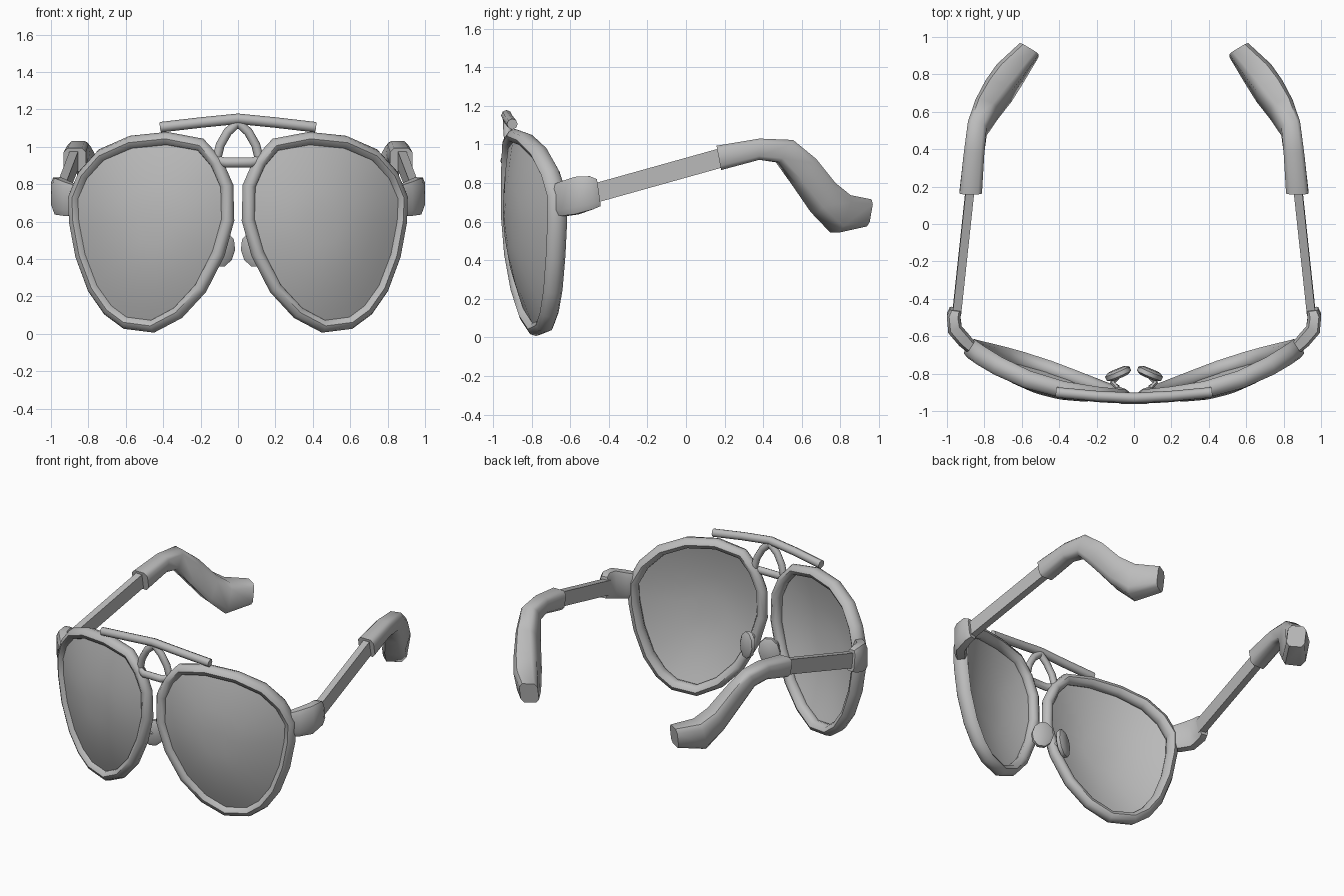
import bpy, bmesh, math
from mathutils import Vector

if "Cube" in bpy.data.objects:
    bpy.data.objects.remove(bpy.data.objects["Cube"])

grey = bpy.data.materials.new("plain_grey")
grey.diffuse_color = (0.5, 0.5, 0.5, 1)
grey.use_nodes = True
grey.node_tree.nodes["Principled BSDF"].inputs["Base Color"].default_value = grey.diffuse_color

RECT = [(1, 1), (-1, 1), (-1, -1), (1, -1)]
ROUND = [(1, .65), (.65, 1), (-.65, 1), (-1, .65), (-1, -.65), (-.65, -1), (.65, -1), (1, -.65)]


def ngon(n):
    return [(math.cos(2 * math.pi * i / n), math.sin(2 * math.pi * i / n)) for i in range(n)]


def loft(name, rings, closed=False, mirror=True, angle=50):
    """Skin a list of point rings, either looped or capped at the ends."""
    bm = bmesh.new()
    vs = [[bm.verts.new(p) for p in r] for r in rings]
    n = len(rings[0])
    for k in range(len(rings) if closed else len(rings) - 1):
        a, b = vs[k], vs[(k + 1) % len(rings)]
        for i in range(n):
            j = (i + 1) % n
            bm.faces.new((a[i], a[j], b[j], b[i]))
    if not closed:
        bm.faces.new(vs[0])
        bm.faces.new(vs[-1])
    bmesh.ops.recalc_face_normals(bm, faces=bm.faces)
    return finish(name, bm, mirror, angle)


def finish(name, bm, mirror=True, angle=50):
    me = bpy.data.meshes.new(name)
    bm.to_mesh(me)
    bm.free()
    me.materials.append(grey)
    ob = bpy.data.objects.new(name, me)
    bpy.context.collection.objects.link(ob)
    bpy.ops.object.select_all(action='DESELECT')
    ob.select_set(True)
    bpy.context.view_layer.objects.active = ob
    bpy.ops.object.shade_smooth_by_angle(angle=math.radians(angle))
    if mirror:
        ob.modifiers.new("mirror", 'MIRROR').use_clip = False
    return ob


def section(c, w, h, shape):
    c, w, h = Vector(c), Vector(w), Vector(h)
    return [c + w * a + h * b for a, b in shape]


def tube(name, path, ra, rb, up, shape, mirror=True):
    """Sweep a section along a path; ra is the half width, rb the half size along up."""
    pts = [Vector(p) for p in path]
    rings = []
    for i, p in enumerate(pts):
        t = (pts[min(i + 1, len(pts) - 1)] - pts[max(i - 1, 0)]).normalized()
        side = t.cross(Vector(up)).normalized()
        rings.append(section(p, side * ra, side.cross(t) * rb, shape))
    return loft(name, rings, mirror=mirror)


# Wrapped surface that the rims and lenses follow
def wrap(x, z, bend=.365):
    return -0.922 + bend * abs(x) ** 2.6 + (.23 if z < .7 else .06) * (z - 0.7) ** 2


# Rim centreline in front view
OUTLINE = [(.38, 1.043), (.57, 1.023), (.725, .955), (.82, .85), (.872, .73), (.868, .60),
           (.835, .42), (.77, .245), (.69, .13), (.60, .062), (.455, .043), (.32, .115),
           (.20, .245), (.105, .43), (.055, .61), (.06, .79), (.115, .915), (.20, 1.01)]
path = [Vector((x, wrap(x, z), z)) for x, z in OUTLINE]
mid = Vector((.46, wrap(.46, .58), .58))

# Rims, deeper towards the temples
rings = []
for i, p in enumerate(path):
    t = (path[(i + 1) % len(path)] - path[i - 1]).normalized()
    out = t.cross(Vector((0.3, -1, 0))).normalized()
    if out.dot(p - mid) < 0:
        out = -out
    deep = out.cross(t).normalized()
    rings.append(section(p, out * .037, deep * (.038 + .018 * p.x), ngon(8)))
loft("rim", rings, closed=True)

# Lenses: bulged sheets of concentric rings
bm = bmesh.new()
prev = None
for r in (.98, .85, .65, .45, .22):
    ring = []
    for x, z in OUTLINE:
        px, pz = mid.x + (x - mid.x) * r, mid.z + (z - mid.z) * r
        ring.append(bm.verts.new((px, wrap(px, pz, .335) - .004 - .044 * (1 - r * r), pz)))
    if prev:
        for i in range(len(ring)):
            j = (i + 1) % len(ring)
            bm.faces.new((prev[i], prev[j], ring[j], ring[i]))
    prev = ring
bm.faces.new(prev)
bmesh.ops.recalc_face_normals(bm, faces=bm.faces)
if sum(f.normal.y for f in bm.faces) > 0:
    bmesh.ops.reverse_faces(bm, faces=bm.faces)
finish("lens", bm, angle=60)

# Brow bar, lower bridge and arched struts
tube("brow_bar", [(-.415, -.90, 1.105), (-.2, -.92, 1.13), (0, -.93, 1.15), (.2, -.92, 1.13), (.415, -.90, 1.105)],
     .028, .028, (0, 0, 1), ngon(8), mirror=False)
tube("bridge", [(-.105, -.925, .925), (-.065, -.94, .916), (.065, -.94, .916), (.105, -.925, .925)],
     .022, .026, (0, 0, 1), ngon(8), mirror=False)
tube("bridge_strut", [(0, -.925, 1.13), (.055, -.925, 1.08), (.095, -.92, 1.01), (.115, -.915, .93)],
     .024, .022, (0, 1, 0), ngon(8))

# Nose pads: flattened rounded discs on short wires
w, d = Vector((.065, -.028, 0)), Vector((.4, .92, 0))
c = Vector((.085, -.80, .45))
rings = []
for off, s in ((-.024, .7), (-.012, 1), (.012, 1), (.024, .7)):
    rings.append(section(c + d * off, w * s, (-.01 * s, 0, .093 * s), ngon(10)))
loft("nose_pad", rings)
tube("pad_wire", [(.09, -.82, .45), (.115, -.85, .47), (.09, -.87, .48), (.085, -.905, .49)],
     .014, .014, (0, 0, 1), ngon(6))

# Hinge blocks
loft("hinge", [section((.865, -.665, .715), (.02, -.025, 0), (0, 0, .08), ROUND),
               section((.905, -.625, .72), (.028, -.028, 0), (0, 0, .09), ROUND),
               section((.957, -.565, .735), (.036, -.018, 0), (0, 0, .097), ROUND),
               section((.965, -.49, .75), (.036, .004, 0), (0, -.01, .085), ROUND),
               section((.955, -.455, .75), (.03, .004, 0), (0, -.01, .07), ROUND)])

# Straight arms
loft("arm", [section((.948, -.48, .745), (.023, 0, 0), (0, -.013, .048), RECT),
             section((.875, .20, .935), (.023, 0, 0), (0, -.013, .048), RECT)], angle=20)

# Ear tips, bent down and inwards
TIP = [((.873, .17, .93), (.06, 0, 0), (0, -.012, .063)),
       ((.855, .38, .975), (.055, 0, 0), (0, 0, .055)),
       ((.838, .51, .965), (.05, .015, 0), (0, .035, .058)),
       ((.79, .61, .86), (.058, .022, 0), (0, .05, .065)),
       ((.725, .71, .725), (.068, .03, 0), (0, .045, .075)),
       ((.665, .80, .64), (.068, .035, 0), (0, .03, .097)),
       ((.56, .93, .645), (.05, .03, 0), (0, .012, .07))]
loft("ear_tip", [section(c, w, h, ROUND) for c, w, h in TIP])
